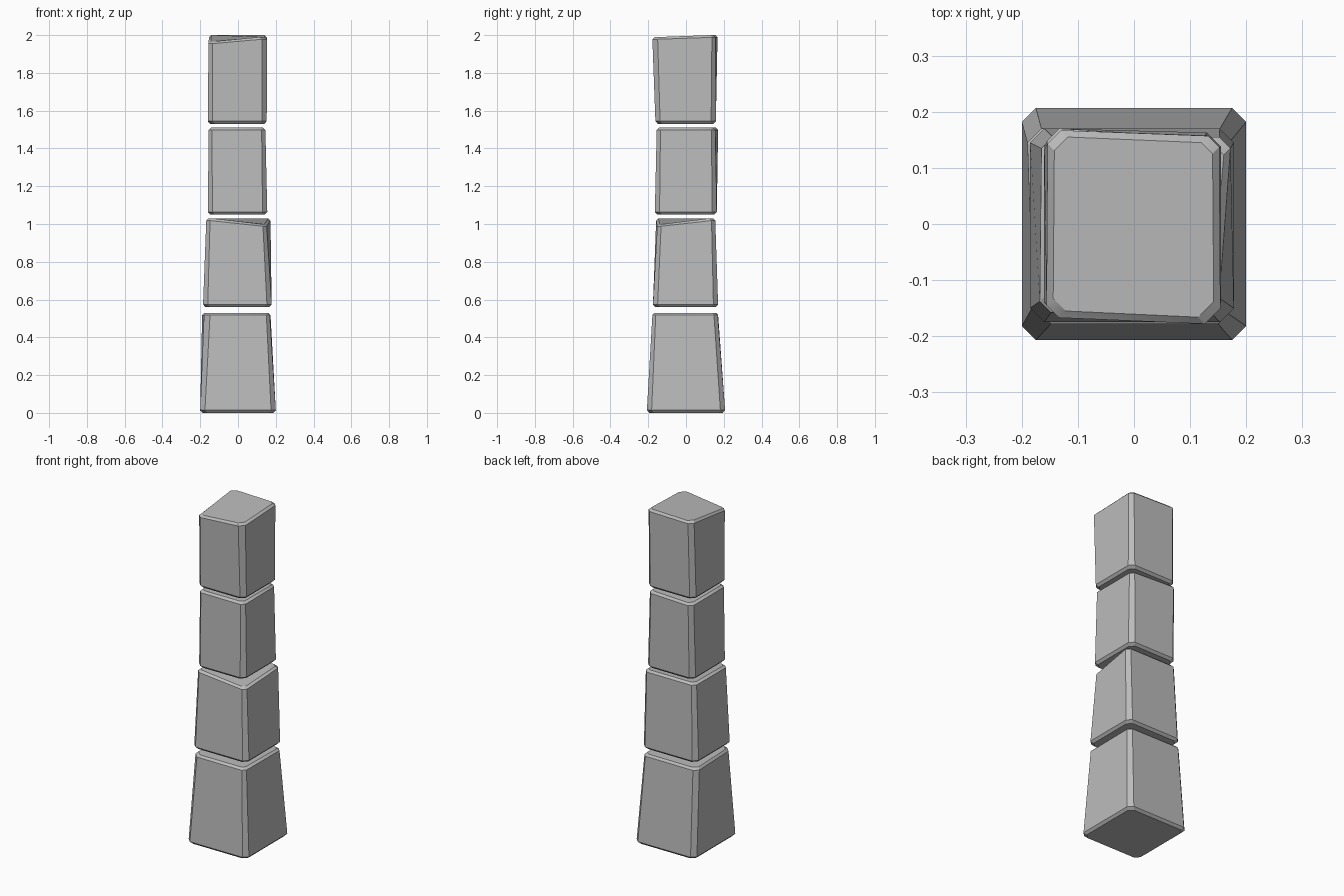
import bpy
import bmesh
from math import radians

cube = bpy.data.objects.get("Cube")
if cube:
    bpy.data.objects.remove(cube, do_unlink=True)

stone = bpy.data.materials.new("grey stone")
stone.use_nodes = True
GREY = (0.5, 0.5, 0.5, 1)
stone.diffuse_color = GREY
stone.node_tree.nodes["Principled BSDF"].inputs["Base Color"].default_value = GREY

# Corner order: front right, front left, back left, back right
SIGNS = ((-1, -1), (1, -1), (1, 1), (-1, 1))


def ring(bm, corners, inset=0.0, dz=0.0):
    """Eight-sided loop: each corner (x, y, z, cut) is cut off at an angle."""
    loop = []
    for (sx, sy), (x, y, z, cut) in zip(SIGNS, corners):
        x, y = x - sx * inset, y - sy * inset
        pair = [(x, y - sy * cut, z + dz), (x - sx * cut, y, z + dz)]
        if sx != sy:
            pair.reverse()
        loop += [bm.verts.new(p) for p in pair]
    return loop


def block(name, base_z, base, top):
    """Tapered block with cut corners and bevelled top and bottom rims."""
    x0, x1, y0, y1 = base
    foot = [(x1 if sx > 0 else x0, y1 if sy > 0 else y0, base_z, 0.025)
            for sx, sy in SIGNS]
    bm = bmesh.new()
    loops = [ring(bm, foot, 0.013), ring(bm, foot, 0, 0.014),
             ring(bm, top, 0, -0.012), ring(bm, top, 0.012)]
    for low, high in zip(loops, loops[1:]):
        for i in range(8):
            j = (i + 1) % 8
            bm.faces.new((low[i], low[j], high[j], high[i]))
    bm.faces.new(loops[0][::-1])
    bm.faces.new(loops[-1])
    bmesh.ops.recalc_face_normals(bm, faces=bm.faces)
    mesh = bpy.data.meshes.new(name)
    bm.to_mesh(mesh)
    bm.free()
    mesh.materials.append(stone)
    obj = bpy.data.objects.new(name, mesh)
    bpy.context.collection.objects.link(obj)
    bpy.ops.object.select_all(action="DESELECT")
    obj.select_set(True)
    bpy.context.view_layer.objects.active = obj
    bpy.ops.object.shade_smooth_by_angle(angle=radians(30))


# Stack of uneven blocks, bottom to top
block("bottom_block", 0, (-0.2, 0.2, -0.207, 0.207),
      [(-0.18, -0.178, 0.53, 0.032), (0.168, -0.178, 0.53, 0.018),
       (0.172, 0.168, 0.53, 0.02), (-0.19, 0.17, 0.53, 0.025)])
block("lower_block", 0.56, (-0.185, 0.178, -0.175, 0.17),
      [(-0.168, -0.158, 1.03, 0.02), (0.152, -0.152, 1.0, 0.02),
       (0.172, 0.155, 1.03, 0.02), (-0.165, 0.155, 1.03, 0.02)])
block("upper_block", 1.05, (-0.16, 0.155, -0.165, 0.163),
      [(-0.155, -0.155, 1.51, 0.017), (0.145, -0.155, 1.51, 0.02),
       (0.145, 0.155, 1.51, 0.02), (-0.155, 0.17, 1.51, 0.022)])
block("top_block", 1.53, (-0.16, 0.152, -0.162, 0.158),
      [(-0.156, -0.167, 1.967, 0.022), (0.154, -0.178, 1.99, 0.028),
       (0.152, 0.157, 2.0, 0.02), (-0.154, 0.167, 2.0, 0.024)])
